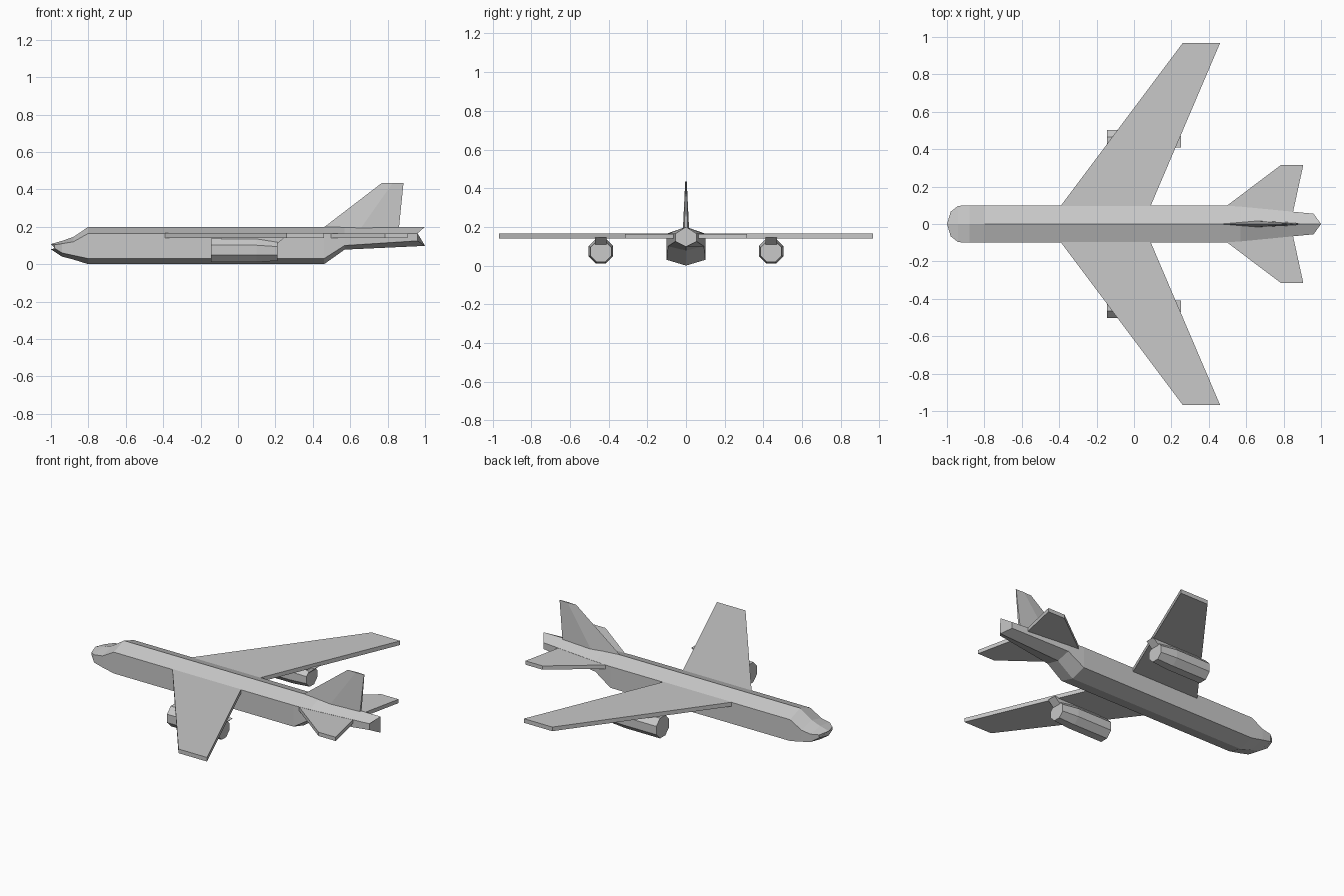
import bpy
import bmesh
from math import cos, sin, pi

cube = bpy.data.objects.get("Cube")
if cube:
    bpy.data.objects.remove(cube, do_unlink=True)

grey = bpy.data.materials.new("airframe_grey")
grey.use_nodes = True
GREY = (0.58, 0.58, 0.58, 1)
grey.diffuse_color = GREY
grey.node_tree.nodes["Principled BSDF"].inputs["Base Color"].default_value = GREY


def loft(name, rings):
    """Skin a closed solid through rings that have equal point counts."""
    bm = bmesh.new()
    loops = [[bm.verts.new(p) for p in ring] for ring in rings]
    n = len(loops[0])
    for a, b in zip(loops, loops[1:]):
        for i in range(n):
            j = (i + 1) % n
            bm.faces.new((a[i], a[j], b[j], b[i]))
    bm.faces.new(loops[0][::-1])
    bm.faces.new(loops[-1])
    bmesh.ops.recalc_face_normals(bm, faces=bm.faces)
    mesh = bpy.data.meshes.new(name)
    bm.to_mesh(mesh)
    bm.free()
    mesh.materials.append(grey)
    obj = bpy.data.objects.new(name, mesh)
    bpy.context.collection.objects.link(obj)
    return obj


def hull_ring(x, w, top, shoulder, low, bottom, ridge_shift=0):
    """Six-sided hull section; the ridge and keel may sit further aft."""
    r = x + ridge_shift
    return [(r, 0, top), (x, w, shoulder), (x, w, low),
            (r, 0, bottom), (x, -w, low), (x, -w, shoulder)]


def plate(name, side, root, tip, low, high):
    """Flat swept surface; root and tip are (y, leading x, trailing x)."""
    rings = []
    for y, lead, trail in (root, tip):
        rings.append([(lead, side * y, low), (trail, side * y, low),
                      (trail, side * y, high), (lead, side * y, high)])
    return loft(name, rings)


def engine_ring(x, y, radius, z):
    return [(x, y + radius * cos(pi / 8 + i * pi / 4),
             z + radius * sin(pi / 8 + i * pi / 4)) for i in range(8)]


# Fuselage: wedge nose, constant body, upswept tail with a pointed end
loft("fuselage", [
    hull_ring(-0.98, 0.066, 0.108, 0.104, 0.085, 0.08, -0.02),
    hull_ring(-0.94, 0.097, 0.125, 0.11, 0.06, 0.04),
    hull_ring(-0.88, 0.1, 0.146, 0.12, 0.047, 0.025),
    hull_ring(-0.8, 0.1, 0.2, 0.165, 0.03, 0),
    hull_ring(0.46, 0.1, 0.2, 0.165, 0.03, 0),
    hull_ring(0.57, 0.093, 0.2, 0.165, 0.1, 0.078),
    hull_ring(0.96, 0.055, 0.2, 0.165, 0.125, 0.098, 0.04),
])

# Fin: four-cornered lens section, thinning towards the top
loft("tail_fin", [
    [(lead, 0, z), ((lead + trail) / 2, -t, z), (trail, -t / 2, z),
     (trail, t / 2, z), ((lead + trail) / 2, t, z)]
    for lead, trail, t, z in ((0.45, 0.86, 0.016, 0.19),
                              (0.77, 0.885, 0.004, 0.435))
])

# Paired surfaces and engines
for label, side in (("left", 1), ("right", -1)):
    plate(label + "_wing", side, (0.05, -0.427, 0.069), (0.967, 0.26, 0.46),
          0.14, 0.166)
    plate(label + "_tailplane", side, (0.04, 0.42, 0.845),
          (0.315, 0.785, 0.905), 0.14, 0.164)
    y = side * 0.44
    loft(label + "_engine", [engine_ring(-0.145, y, 0.069, 0.075),
                             engine_ring(0.1, y, 0.069, 0.075),
                             engine_ring(0.21, y, 0.058, 0.072)])
    loft(label + "_engine_pylon", [
        [(lead, y - 0.03, z), (trail, y - 0.03, z),
         (trail, y + 0.03, z), (lead, y + 0.03, z)]
        for lead, trail, z in ((-0.09, 0.19, 0.09), (-0.09, 0.25, 0.145))])
